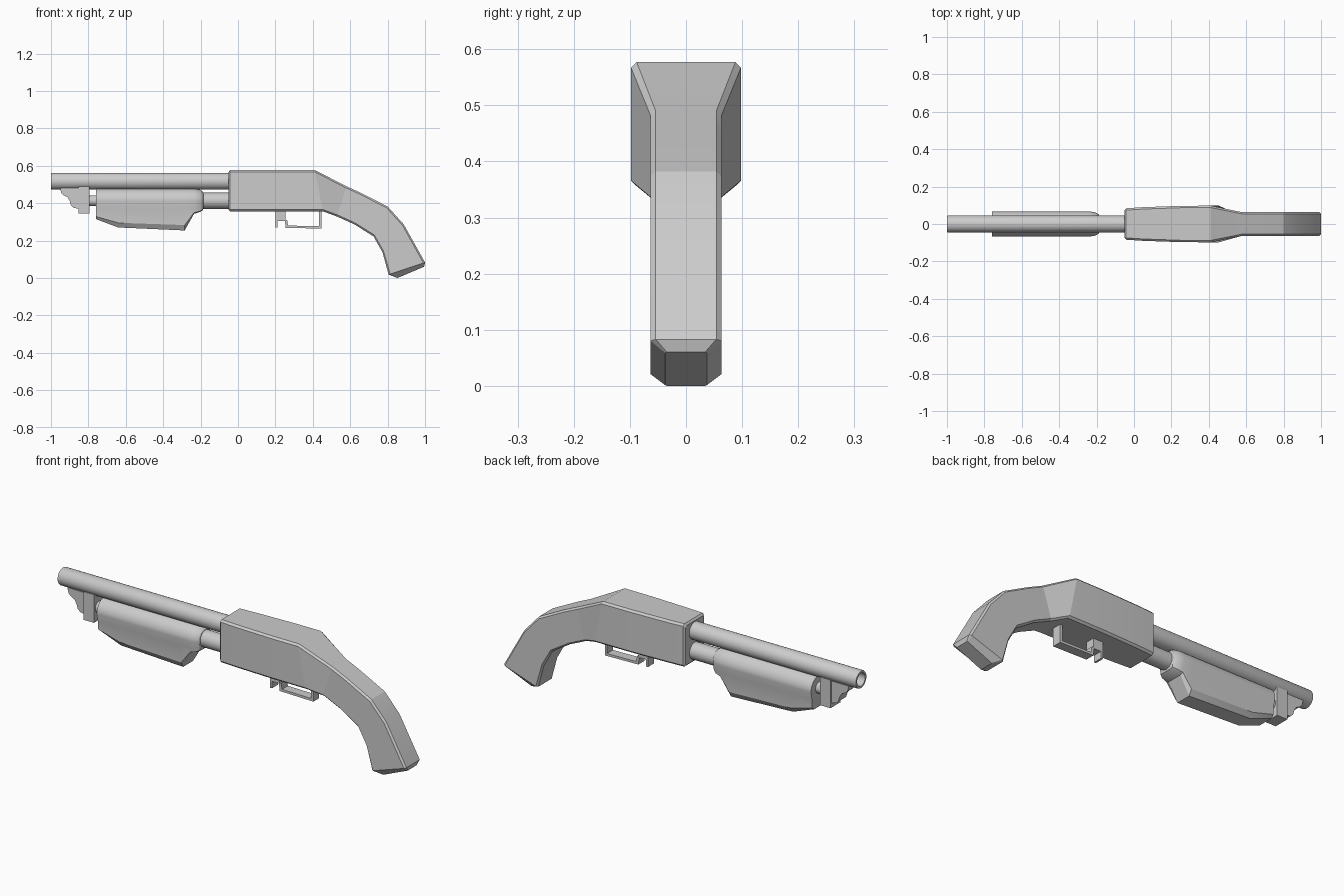
import bpy, bmesh
from math import sin, cos, pi, radians
from mathutils import Vector

if "Cube" in bpy.data.objects:
    bpy.data.objects.remove(bpy.data.objects["Cube"])


def loft(name, rings, angle=30):
    """Skin a list of equal-length point rings and cap both ends."""
    bm = bmesh.new()
    rows = [[bm.verts.new(p) for p in r] for r in rings]
    n = len(rows[0])
    for a, b in zip(rows, rows[1:]):
        for i in range(n):
            j = (i + 1) % n
            bm.faces.new((a[i], a[j], b[j], b[i]))
    bm.faces.new(rows[0])
    bm.faces.new(rows[-1])
    bmesh.ops.recalc_face_normals(bm, faces=bm.faces)
    me = bpy.data.meshes.new(name)
    bm.to_mesh(me)
    bm.free()
    ob = bpy.data.objects.new(name, me)
    bpy.context.collection.objects.link(ob)
    bpy.ops.object.select_all(action='DESELECT')
    ob.select_set(True)
    bpy.context.view_layer.objects.active = ob
    bpy.ops.object.shade_smooth_by_angle(angle=radians(angle))
    return ob


def lathe(name, z, profile, sides=32):
    """Revolve (x, radius) pairs around a line along x at height z."""
    return loft(name, [[(x, r * cos(2 * pi * i / sides), z + r * sin(2 * pi * i / sides))
                        for i in range(sides)] for x, r in profile])


def prism(name, outline, half_width):
    """Extrude an (x, z) outline sideways."""
    return loft(name, [[(x, y, z) for x, z in outline] for y in (-half_width, half_width)])


# receiver and curved grip: chamfered sections (top x, z, bottom x, z, half width, chamfer)
def body_ring(tx, tz, bx, bz, w, c):
    t, b = Vector((tx, 0, tz)), Vector((bx, 0, bz))
    d = (b - t).normalized() * c
    pts = [(t, w - c), (t + d, w), (b - d, w), (b, w - c)]
    right = [Vector((p.x, y, p.z)) for p, y in pts]
    left = [Vector((p.x, -y, p.z)) for p, y in reversed(pts)]
    return right + left


stations = [
    (-0.05, 0.567, -0.05, 0.365, 0.074, 0.008),
    (-0.042, 0.577, -0.042, 0.356, 0.084, 0.01),
    (0.05, 0.577, 0.05, 0.356, 0.09, 0.01),
    (0.25, 0.577, 0.25, 0.356, 0.097, 0.01),
    (0.41, 0.577, 0.455, 0.356, 0.098, 0.01),
    (0.58, 0.49, 0.53, 0.328, 0.063, 0.009),
    (0.655, 0.456, 0.623, 0.286, 0.063, 0.009),
    (0.80, 0.382, 0.725, 0.222, 0.063, 0.009),
    (0.885, 0.288, 0.773, 0.136, 0.063, 0.009),
    (1.0, 0.083, 0.805, 0.018, 0.063, 0.009),
    (0.995, 0.06, 0.853, 0.0, 0.037, 0.003),
]
loft("receiver_and_grip", [body_ring(*s) for s in stations], 15)

# barrel with open bore
lathe("barrel", 0.517, [(-0.04, 0.045), (-0.995, 0.045), (-1.0, 0.043),
                        (-1.0, 0.033), (-0.6, 0.033)])

# magazine tube and its thin front end
lathe("magazine_tube", 0.413, [(-0.24, 0.043), (-0.04, 0.043)])
lathe("magazine_rod", 0.413, [(-0.81, 0.029), (-0.74, 0.029)])


# sliding fore-end: round top with a faceted keel (x, radius, keel z, keel half width)
def forend_ring(x, r, kz, kw):
    c = 0.411
    arc = [(x, r * cos(pi * i / 14), c + r * sin(pi * i / 14)) for i in range(15)]
    waist = c - 0.62 * r
    side = [(0.86 * r, waist), (0.84 * r, kz + 0.25 * (waist - kz)), (kw, kz)]
    left = [(x, -y, z) for y, z in side]
    right = [(x, y, z) for y, z in reversed(side)]
    return arc + left + right


forend = [
    (-0.76, 0.067, 0.315, 0.04),
    (-0.64, 0.067, 0.27, 0.04),
    (-0.285, 0.067, 0.254, 0.04),
    (-0.235, 0.067, 0.343, 0.04),
    (-0.205, 0.062, 0.352, 0.036),
    (-0.188, 0.05, 0.362, 0.028),
    (-0.185, 0.043, 0.37, 0.022),
]
loft("fore_end", [forend_ring(*s) for s in forend])

# front clamp block and curved lug under the barrel
prism("clamp_block", [(-0.853, 0.49), (-0.794, 0.49), (-0.794, 0.345), (-0.853, 0.345)], 0.04)
prism("clamp_lug", [(-0.95, 0.475), (-0.945, 0.455), (-0.932, 0.442), (-0.912, 0.432),
                    (-0.9, 0.412), (-0.893, 0.388), (-0.878, 0.375), (-0.853, 0.37),
                    (-0.84, 0.37), (-0.84, 0.482), (-0.95, 0.482)], 0.032)

# trigger guard loop with its front mount and tab
prism("trigger_guard", [(0.25, 0.31), (0.255, 0.268), (0.447, 0.264), (0.447, 0.365),
                        (0.434, 0.365), (0.434, 0.277), (0.268, 0.28), (0.263, 0.31)], 0.024)
prism("guard_mount", [(0.2, 0.365), (0.255, 0.365), (0.255, 0.305), (0.2, 0.305)], 0.024)
prism("mount_tab", [(0.2, 0.31), (0.211, 0.31), (0.211, 0.27), (0.2, 0.27)], 0.024)
